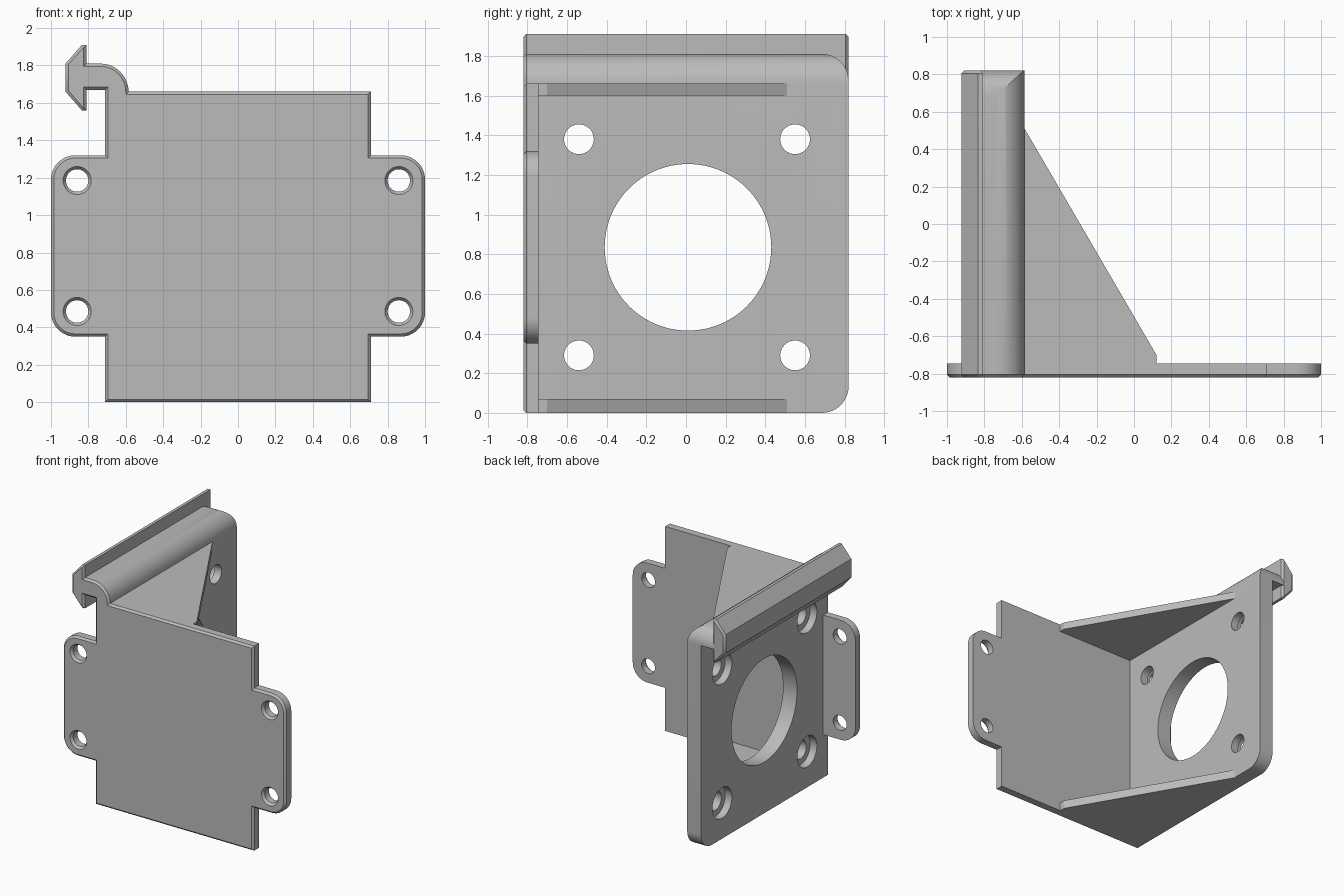
import bpy
import bmesh
from math import cos, sin, radians
from mathutils import Vector, Matrix

if "Cube" in bpy.data.objects:
    bpy.data.objects.remove(bpy.data.objects["Cube"], do_unlink=True)

grey = bpy.data.materials.new("plain grey")
grey.use_nodes = True
grey.diffuse_color = (0.5, 0.5, 0.5, 1)
grey.node_tree.nodes["Principled BSDF"].inputs["Base Color"].default_value = (0.5, 0.5, 0.5, 1)

FRONT, BACK = -0.82, 0.82      # depth limits
PLATE_BACK = -0.745            # rear face of the front plate
OUTER, INNER = -0.71, -0.585   # faces of the side plate
CHAMFER = 0.015


def arc(cx, cy, r, start, end, steps=12):
    angles = [radians(start + (end - start) * i / steps) for i in range(steps + 1)]
    return [(cx + r * cos(a), cy + r * sin(a)) for a in angles]


def finish(name, bm):
    bmesh.ops.recalc_face_normals(bm, faces=bm.faces)
    mesh = bpy.data.meshes.new(name)
    bm.to_mesh(mesh)
    bm.free()
    mesh.materials.append(grey)
    obj = bpy.data.objects.new(name, mesh)
    bpy.context.collection.objects.link(obj)
    return obj


def prism(name, outline, axis, low, high, chamfer_at=()):
    """Extrude a 2D outline along an axis, chamfering the rims at given depths."""
    bm = bmesh.new()

    def place(p):
        co = list(p)
        co.insert(axis, low)
        return co

    face = bm.faces.new([bm.verts.new(place(p)) for p in outline])
    ext = bmesh.ops.extrude_face_region(bm, geom=[face], use_keep_orig=True)
    shift = Vector((0, 0, 0))
    shift[axis] = high - low
    bmesh.ops.translate(bm, vec=shift, verts=[v for v in ext["geom"] if isinstance(v, bmesh.types.BMVert)])
    bmesh.ops.recalc_face_normals(bm, faces=bm.faces)
    rims = [e for e in bm.edges for d in chamfer_at
            if all(abs(v.co[axis] - d) < 1e-5 for v in e.verts)]
    if rims:
        bmesh.ops.bevel(bm, geom=rims, offset=CHAMFER, offset_type="OFFSET",
                        segments=1, affect="EDGES", clamp_overlap=False)
    return finish(name, bm)


def round_cutter(axis, center, r1, r2, depth, segments=48):
    """Cylinder or cone centred on a point; r1 is on the low side of the axis."""
    bm = bmesh.new()
    turn = Matrix.Rotation(radians(90), 4, "Y") if axis == 0 else Matrix.Rotation(radians(-90), 4, "X")
    bmesh.ops.create_cone(bm, cap_ends=True, segments=segments, radius1=r1, radius2=r2,
                          depth=depth, matrix=Matrix.Translation(center) @ turn)
    return finish("cutter", bm)


def boolean(obj, cutter, operation="DIFFERENCE"):
    cutter.hide_render = True
    mod = obj.modifiers.new("cut", "BOOLEAN")
    mod.operation, mod.solver, mod.object = operation, "EXACT", cutter
    bpy.context.view_layer.objects.active = obj
    bpy.ops.object.modifier_apply(modifier=mod.name)
    bpy.data.objects.remove(cutter, do_unlink=True)


# Front plate with rounded ears and the front end of the hook neck
neck = arc(-0.735, 1.66, 0.15, 0, 90) + [(-0.85, 1.81), (-0.85, 1.67), (OUTER, 1.67)]
right_ear = [(0.71, 0.35)] + arc(0.87, 0.48, 0.13, -90, 0) + arc(0.87, 1.19, 0.13, 0, 90) + [(0.71, 1.32)]
left_ear = [(-x, z) for x, z in reversed(right_ear)]
outline = [(-0.71, 0), (0.71, 0)] + right_ear + [(0.71, 1.66)] + neck + left_ear
front_plate = prism("front_plate", outline, 1, FRONT, PLATE_BACK, [FRONT])
for x in (-0.86, 0.86):
    for z in (0.485, 1.185):
        boolean(front_plate, round_cutter(1, (x, -0.78, z), 0.06, 0.06, 0.2))
        boolean(front_plate, round_cutter(1, (x, FRONT, z), 0.09, 0.06, 0.04))

# Side plate flowing into the hook neck, with rounded rear corners
side_plate = prism("side_plate", [(OUTER, 0), (INNER, 0)] + neck, 1, PLATE_BACK, BACK)
corner = 0.135
rear = BACK - corner
rounded = [(-0.9, 0)] + arc(rear, corner, corner, -90, 0) + arc(rear, 1.81 - corner, corner, 0, 90) + [(-0.9, 1.81)]
boolean(side_plate, prism("cutter", rounded, 0, -1.2, 0), "INTERSECT")

# Large opening and four counterbored screw holes
mid = (OUTER + INNER) / 2
boolean(side_plate, round_cutter(0, (mid, 0.01, 0.835), 0.42, 0.42, 0.4, 96))
for y in (-0.54, 0.55):
    for z in (0.29, 1.38):
        boolean(side_plate, round_cutter(0, (mid, y, z), 0.075, 0.075, 0.4))
        boolean(side_plate, round_cutter(0, (OUTER, y, z), 0.125, 0.125, 0.12))

# Arrow-shaped rail along the hook
rail = [(-0.81, 1.56), (-0.81, 1.91), (-0.835, 1.91), (-0.922, 1.81), (-0.922, 1.66), (-0.835, 1.56)]
hook_rail = prism("hook_rail", rail, 1, FRONT, BACK, [FRONT, BACK])

# Triangular gussets at top and bottom
triangle = [(INNER, PLATE_BACK), (0.12, PLATE_BACK), (0.12, -0.70), (INNER, 0.51)]
gussets = [prism(name, triangle, 2, low, high)
           for name, low, high in (("bottom_gusset", 0, 0.07), ("top_gusset", 1.6, 1.66))]

# Smooth the curved walls, keep edges crisp
for obj in [front_plate, side_plate, hook_rail] + gussets:
    bpy.ops.object.select_all(action="DESELECT")
    obj.select_set(True)
    bpy.context.view_layer.objects.active = obj
    bpy.ops.object.shade_smooth_by_angle(angle=radians(30))
